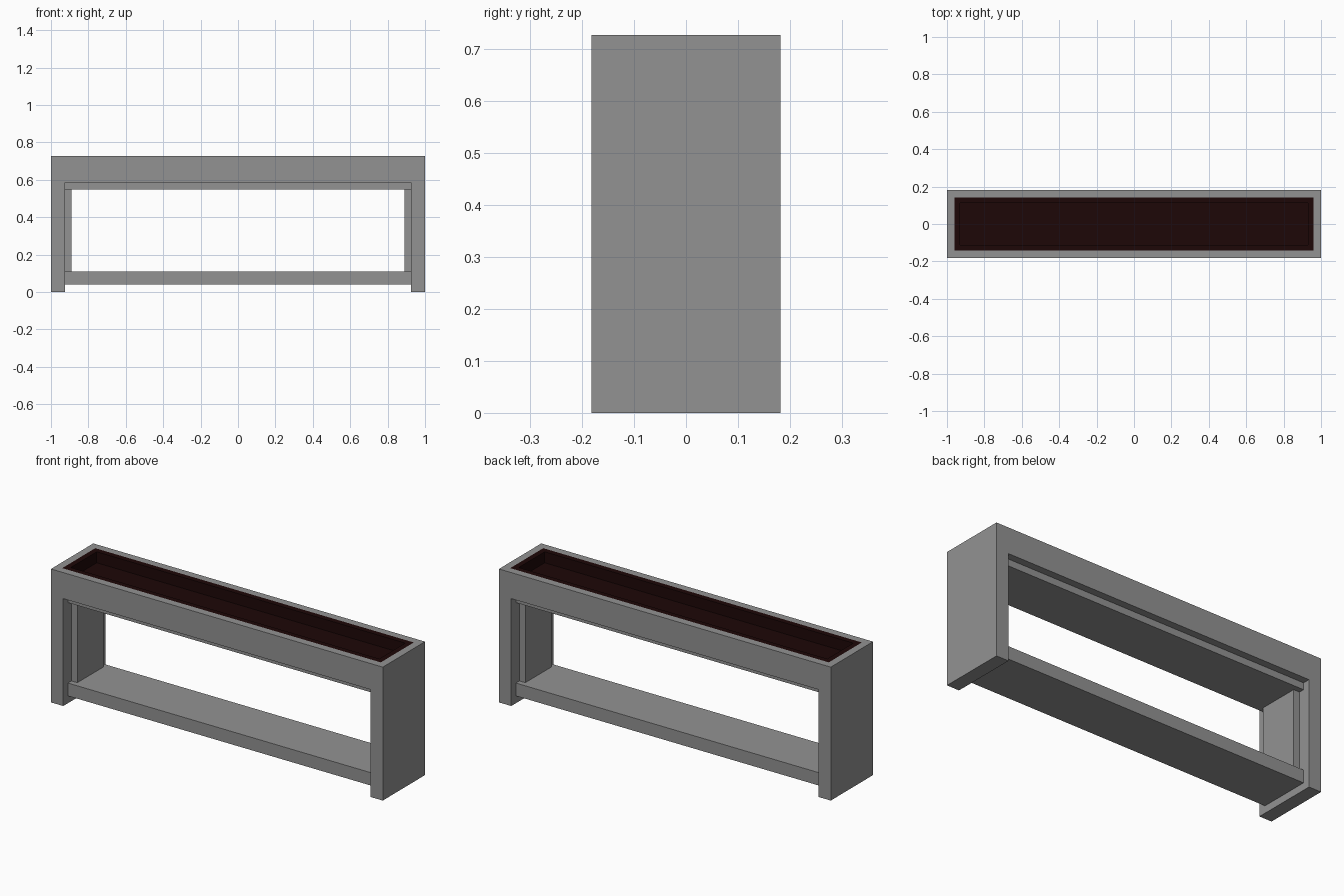
import bpy, bmesh
from mathutils import Vector

cube = bpy.data.objects.get("Cube")
if cube:
    bpy.data.objects.remove(cube)

HALF_DEPTH = 0.182
HEIGHT = 0.727
OPEN_X = 0.926      # half width of the opening
OPEN_TOP = 0.585    # underside of the thick top


def material(name, color):
    m = bpy.data.materials.new(name)
    m.use_nodes = True
    m.diffuse_color = color
    m.node_tree.nodes["Principled BSDF"].inputs["Base Color"].default_value = color
    return m


grey = material("grey", (0.29, 0.29, 0.29, 1))
dark_brown = material("dark brown", (0.0125, 0.0022, 0.0022, 1))


def finish(name, bm, mats):
    bmesh.ops.recalc_face_normals(bm, faces=bm.faces)
    mesh = bpy.data.meshes.new(name)
    bm.to_mesh(mesh)
    bm.free()
    for m in mats:
        mesh.materials.append(m)
    obj = bpy.data.objects.new(name, mesh)
    bpy.context.collection.objects.link(obj)
    return obj


def box(name, lo, hi, mat):
    bm = bmesh.new()
    bmesh.ops.create_cube(bm, size=1)
    lo, hi = Vector(lo), Vector(hi)
    for v in bm.verts:
        v.co = Vector([lo[i] + (v.co[i] + 0.5) * (hi[i] - lo[i]) for i in range(3)])
    return finish(name, bm, [mat])


# Outer frame: an upside-down U extruded along the depth
bm = bmesh.new()
profile = [(-1, 0), (-OPEN_X, 0), (-OPEN_X, OPEN_TOP), (OPEN_X, OPEN_TOP),
           (OPEN_X, 0), (1, 0), (1, HEIGHT), (-1, HEIGHT)]
face = bm.faces.new([bm.verts.new((x, -HALF_DEPTH, z)) for x, z in profile])
ext = bmesh.ops.extrude_face_region(bm, geom=[face])
back = [g for g in ext["geom"] if isinstance(g, bmesh.types.BMVert)]
bmesh.ops.translate(bm, verts=back, vec=(0, 2 * HALF_DEPTH, 0))
bmesh.ops.recalc_face_normals(bm, faces=bm.faces)

# Dark basin in the top: a flush flange around an upright-walled recess
top = max(bm.faces, key=lambda f: f.calc_center_median().z)
bmesh.ops.inset_region(bm, faces=[top], thickness=0.04, use_even_offset=True)
top.material_index = 1
bmesh.ops.inset_region(bm, faces=[top], thickness=0.03, use_even_offset=True)
floor = bmesh.ops.extrude_discrete_faces(bm, faces=[top])["faces"][0]
bmesh.ops.translate(bm, verts=list(floor.verts), vec=(0, 0, -0.06))
for f in bm.faces:
    c = f.calc_center_median()
    if c.z > HEIGHT - 0.061 and abs(c.x) < 0.95 and abs(c.y) < 0.135:
        f.material_index = 1
finish("outer_frame", bm, [grey, dark_brown])

# Recessed inner lining: a rail under the top and a post on each side
box("inner_top_rail", (-OPEN_X, -0.142, 0.548), (OPEN_X, 0.142, OPEN_TOP), grey)
for side, s in (("left", 1), ("right", -1)):
    x0, x1 = sorted((s * 0.89, s * OPEN_X))
    box(side + "_inner_post", (x0, -0.112, 0.11), (x1, 0.112, 0.548), grey)

# Low shelf between the side panels
box("lower_shelf", (-OPEN_X, -0.142, 0.04), (OPEN_X, 0.142, 0.11), grey)
